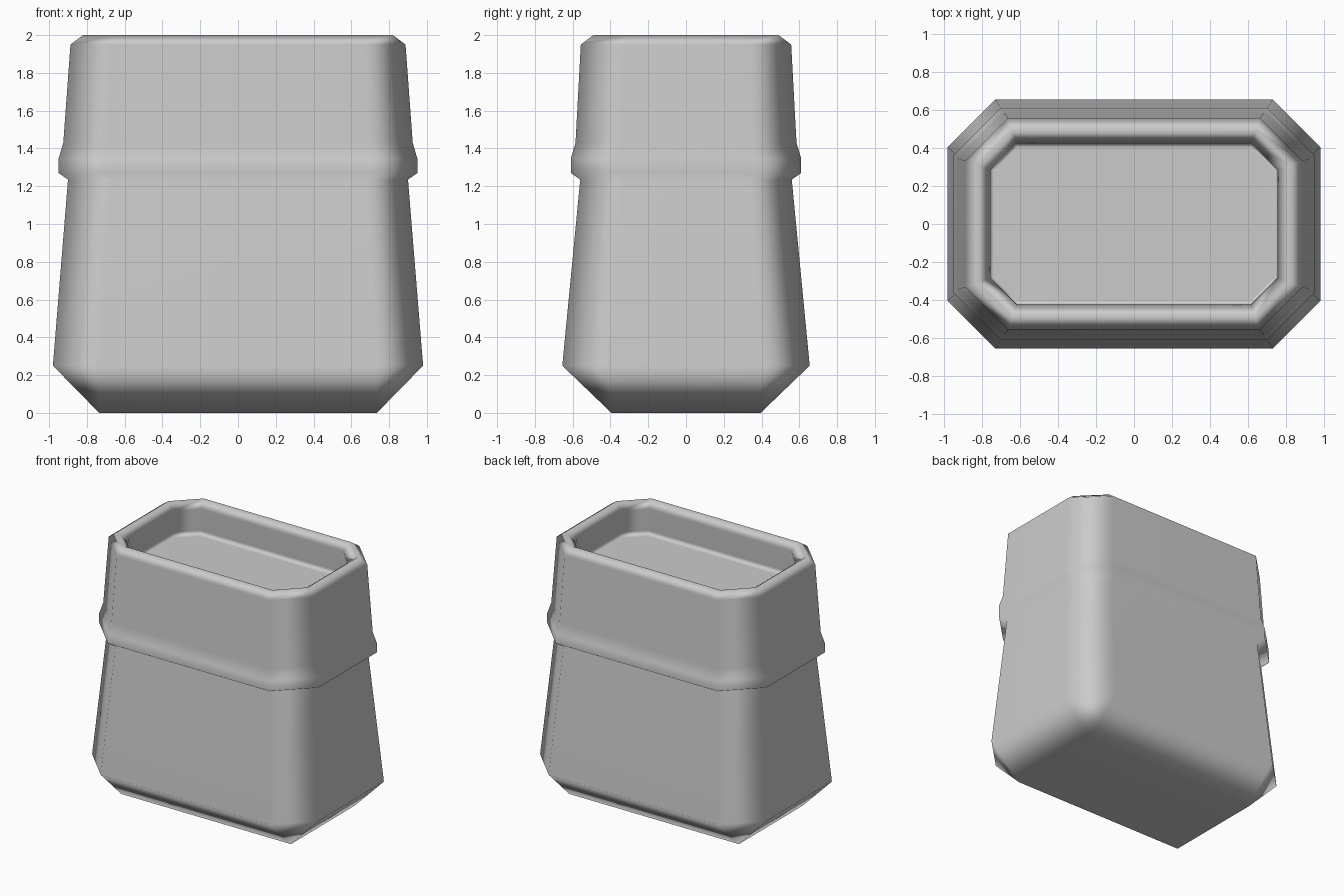
import bpy
import bmesh

if "Cube" in bpy.data.objects:
    bpy.data.objects.remove(bpy.data.objects["Cube"])

# Profile rings from base, up over the belt and rim, down to the recessed lid floor:
# (half width x, half depth y, corner cut, z)
RINGS = [
    (0.735, 0.395, 0.0, 0.0),
    (0.98, 0.655, 0.25, 0.25),
    (0.90, 0.56, 0.23, 1.235),
    (0.95, 0.61, 0.25, 1.27),
    (0.95, 0.61, 0.25, 1.345),
    (0.925, 0.585, 0.24, 1.43),
    (0.887, 0.557, 0.225, 1.95),
    (0.82, 0.49, 0.18, 2.0),
    (0.755, 0.422, 0.14, 1.95),
    (0.77, 0.435, 0.14, 1.775),
    (0.735, 0.40, 0.12, 1.745),
]


def octagon(bm, hx, hy, c, z):
    pts = [(hx, hy - c), (hx - c, hy), (c - hx, hy), (-hx, hy - c),
           (-hx, c - hy), (c - hx, -hy), (hx - c, -hy), (hx, c - hy)]
    return [bm.verts.new((x, y, z)) for x, y in pts]


# Container body: bridge the octagonal rings and close both ends
bm = bmesh.new()
loops = [octagon(bm, *r) for r in RINGS]
for a, b in zip(loops, loops[1:]):
    for i in range(8):
        j = (i + 1) % 8
        bm.faces.new((a[i], a[j], b[j], b[i]))
bm.faces.new(loops[0][::-1])
bm.faces.new(loops[-1])

# The base ring has no corner cut, so merge its doubled corners into a rectangle
bmesh.ops.remove_doubles(bm, verts=bm.verts, dist=0.0005)
bmesh.ops.recalc_face_normals(bm, faces=bm.faces)
mesh = bpy.data.meshes.new("container_body")
bm.to_mesh(mesh)
bm.free()

body = bpy.data.objects.new("container_body", mesh)
bpy.context.collection.objects.link(body)

# Soft bevel shading: smooth faces with flat-looking large panels
for p in mesh.polygons:
    p.use_smooth = True
wn = body.modifiers.new("panel_normals", 'WEIGHTED_NORMAL')
wn.weight = 80
